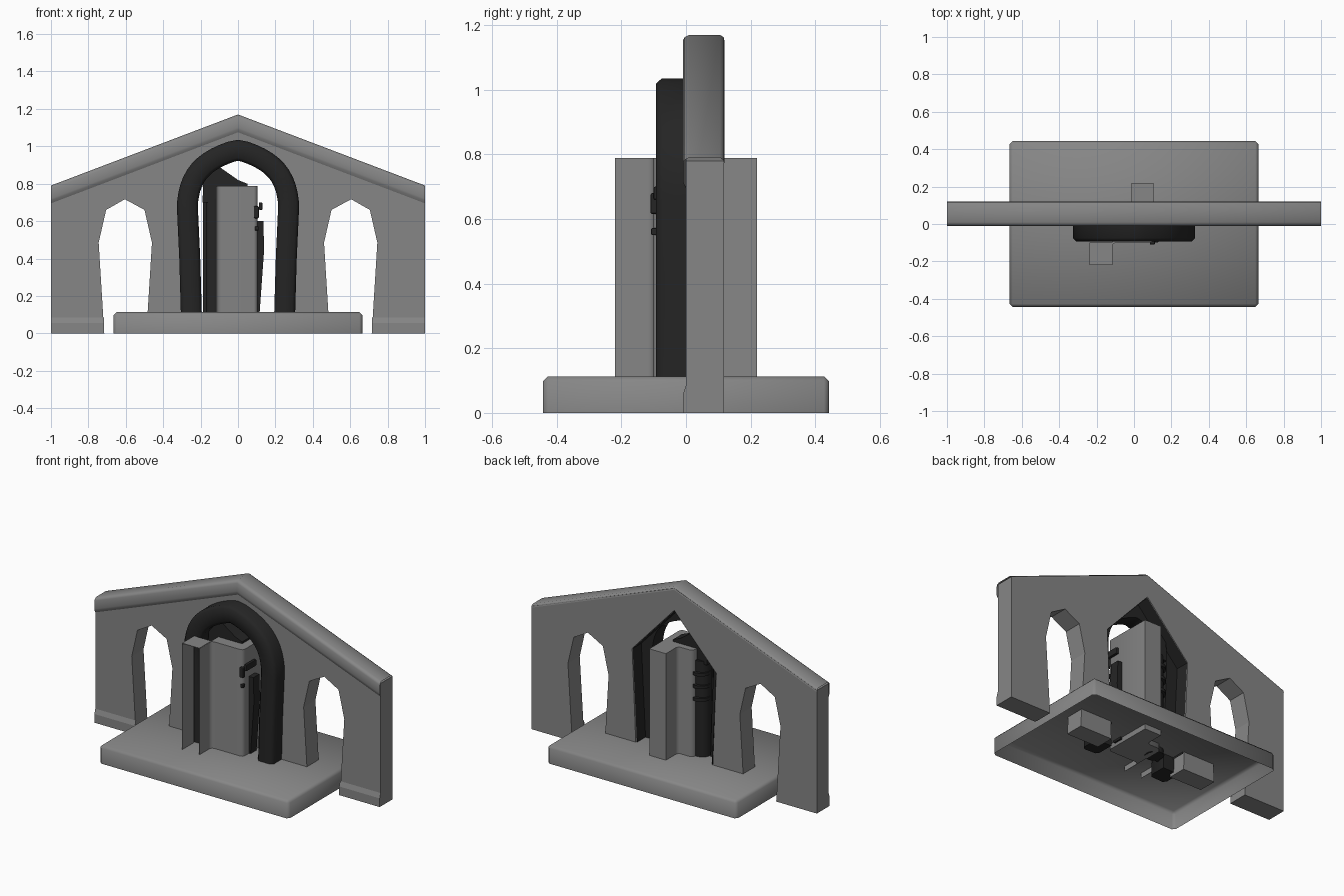
import bpy, bmesh
from mathutils import Vector

if "Cube" in bpy.data.objects:
    bpy.data.objects.remove(bpy.data.objects["Cube"])

dark = bpy.data.materials.new("charcoal")
dark.diffuse_color = (0.018, 0.018, 0.018, 1)
dark.use_nodes = True
dark.node_tree.nodes["Principled BSDF"].inputs["Base Color"].default_value = dark.diffuse_color
stone = bpy.data.materials.new("stone_grey")
stone.diffuse_color = (0.24, 0.24, 0.24, 1)
stone.use_nodes = True
stone.node_tree.nodes["Principled BSDF"].inputs["Base Color"].default_value = stone.diffuse_color


def finish(name, bm, mat=None, smooth=None):
    bmesh.ops.recalc_face_normals(bm, faces=bm.faces)
    me = bpy.data.meshes.new(name)
    bm.to_mesh(me)
    bm.free()
    ob = bpy.data.objects.new(name, me)
    bpy.context.collection.objects.link(ob)
    me.materials.append(mat or stone)
    if smooth:
        bpy.ops.object.select_all(action='DESELECT')
        ob.select_set(True)
        bpy.context.view_layer.objects.active = ob
        bpy.ops.object.shade_smooth_by_angle(angle=smooth)
    return ob


def extrude(name, pts, vec, mat=None, smooth=None):
    """Solid prism from a planar outline."""
    bm = bmesh.new()
    f = bm.faces.new([bm.verts.new(p) for p in pts])
    r = bmesh.ops.extrude_face_region(bm, geom=[f])
    bmesh.ops.translate(bm, vec=vec, verts=[v for v in r["geom"] if isinstance(v, bmesh.types.BMVert)])
    return finish(name, bm, mat, smooth)


def sweep(name, rings, mat=None, closed=True, caps=True, smooth=None):
    """Skin a list of matching point rings."""
    bm = bmesh.new()
    vs = [[bm.verts.new(p) for p in r] for r in rings]
    n = len(vs[0])
    for a, b in zip(vs, vs[1:]):
        for i in range(n if closed else n - 1):
            j = (i + 1) % n
            bm.faces.new((a[i], a[j], b[j], b[i]))
    if caps:
        bm.faces.new(vs[0])
        bm.faces.new(vs[-1])
    return finish(name, bm, mat, smooth)


def box(name, lo, hi, mat=None, bevel=0.0):
    bm = bmesh.new()
    bmesh.ops.create_cube(bm, size=1)
    for v in bm.verts:
        v.co = [l + (c + 0.5) * (h - l) for c, l, h in zip(v.co, lo, hi)]
    if bevel:
        bmesh.ops.bevel(bm, geom=bm.edges[:], offset=bevel, segments=2, affect='EDGES', profile=0.5)
    return finish(name, bm, mat)


def cylinder(name, loc, r, h):
    bm = bmesh.new()
    bmesh.ops.create_cone(bm, cap_ends=True, segments=16, radius1=r, radius2=r, depth=h)
    bmesh.ops.translate(bm, vec=loc, verts=bm.verts)
    return finish(name, bm, dark, smooth=0.6)


def mirrored(half):
    """Complete a left-to-centre path whose last point is on x = 0."""
    return half + [(-x, z) for x, z in reversed(half[:-1])]


# plinth: chamfered shell, open underneath
bm = bmesh.new()
bmesh.ops.create_cube(bm, size=1)
for v in bm.verts:
    v.co = (v.co.x * 1.33, v.co.y * 0.886, (v.co.z + 0.5) * 0.113)
bmesh.ops.bevel(bm, geom=[e for e in bm.edges if max(v.co.z for v in e.verts) > 0.1],
                offset=0.016, segments=1, affect='EDGES')
bmesh.ops.delete(bm, geom=[f for f in bm.faces if f.calc_center_median().z < 0.001], context='FACES')
finish("plinth", bm, smooth=0.9)

# gable wall with two windows and the central opening cut into its outline
low = [(-1, 0), (-0.715, 0), (-0.745, 0.485), (-0.705, 0.66), (-0.605, 0.717), (-0.5, 0.66),
       (-0.46, 0.485), (-0.49, 0), (-0.265, 0), (-0.295, 0.7), (0, 1.02)]
outline = mirrored(low) + [(1, 0.78), (0, 1.16), (-1, 0.78)]
extrude("gable_wall", [(x, 0, z) for x, z in outline], (0, 0.118, 0))

# dark lining of the central opening
lining = mirrored([(-0.262, 0.1), (-0.292, 0.7), (0, 1.015)])
sweep("opening_lining", [[(x, 0, z), (x, 0.116, z)] for x, z in lining], dark, closed=False, caps=False)

# roof trim: open-ended rounded moulding following the gable
section = [(0.119, -0.02), (0.117, -0.008), (0.105, 0.0), (0.01, 0.0), (-0.004, -0.007), (-0.01, -0.018),
           (-0.01, -0.07), (-0.008, -0.08), (0.0, -0.095)]
sweep("roof_trim", [[(x, y, z + d) for y, d in section] for x, z in ((-1, 0.79), (0, 1.17), (1, 0.79))],
      smooth=0.9, closed=False, caps=False)

# skirting strips on the outer piers
for s, side in ((-1, "left"), (1, "right")):
    prof = [(0.0, 0), (-0.01, 0), (-0.01, 0.055), (0.0, 0.085)]
    sweep(side + "_skirting", [[(s * x, y, z) for y, z in prof] for x in (0.716, 1)])

# dark pointed arch in front of the opening
path = mirrored([(-0.247, 0.02), (-0.258, 0.4), (-0.27, 0.66), (-0.27, 0.7), (-0.264, 0.74),
                 (-0.256, 0.775), (-0.243, 0.81), (-0.226, 0.842), (-0.205, 0.87), (-0.179, 0.896),
                 (-0.15, 0.918), (-0.116, 0.938), (-0.08, 0.955), (-0.04, 0.97), (0, 0.979)])
w = 0.056
tube = [(-w, 0.03), (-w, -0.075), (-w + 0.016, -0.093), (w - 0.016, -0.093), (w, -0.075), (w, 0.03)]
rings = []
for i, (x, z) in enumerate(path):
    a, b = path[max(i - 1, 0)], path[min(i + 1, len(path) - 1)]
    t = Vector((b[0] - a[0], b[1] - a[1])).normalized()
    rings.append([(x - t.y * d, y, z + t.x * d) for d, y in tube])
sweep("arch_frame", rings, dark, smooth=1.0)

# curved door block standing in the arch
plan = [(-0.117, -0.12), (-0.113, -0.11), (-0.105, -0.103), (-0.09, -0.1), (0.085, -0.1), (0.097, -0.096),
        (0.105, -0.08), (0.103, 0.22), (-0.013, 0.22), (-0.013, 0.12), (-0.018, 0.108), (-0.03, 0.1),
        (-0.1, 0.1), (-0.118, 0.08)]
extrude("door_block", [(x, y, 0.08) for x, y in plan], (0, 0, 0.708), smooth=0.9)

# thin front fins with their cap, continuing the block's curve
for x, side in ((-0.238, "outer"), (-0.117, "inner")):
    box(side + "_front_fin", (x - 0.001, -0.22, 0.08), (x + 0.001, -0.1, 0.785))
box("front_fin_cap", (-0.238, -0.22, 0.785), (-0.117, -0.1, 0.788))

# dark column with rings and a hood, behind the door block
box("column_casing", (-0.188, -0.02, 0.08), (-0.1, 0.0, 0.72), dark)
cylinder("column", (-0.13, 0.02, 0.4), 0.055, 0.64)
for i, z in enumerate((0.48, 0.56, 0.64)):
    cylinder("column_ring_%d" % i, (-0.13, 0.035, z), 0.058, 0.02)
hood = [(-0.19, 0.7), (-0.185, 0.82), (-0.15, 0.88), (-0.1, 0.89), (0, 0.82), (0.05, 0.8),
        (0.05, 0.76), (-0.1, 0.7)]
extrude("hood", [(x, -0.03, z) for x, z in hood], (0, 0.09, 0), dark)

# handle, pin and side strip on the right of the block
box("handle", (0.085, -0.11, 0.615), (0.112, -0.085, 0.68), dark, 0.006)
box("handle_stem", (0.112, -0.1, 0.66), (0.13, 0.0, 0.7), dark, 0.004)
box("pin", (0.09, -0.108, 0.55), (0.11, -0.085, 0.572), dark, 0.004)
strip = [(0.1, 0.1), (0.115, 0.1), (0.14, 0.45), (0.135, 0.6), (0.1, 0.6)]
extrude("side_strip", [(x, -0.04, z) for x, z in strip], (0, 0.06, 0), dark)
